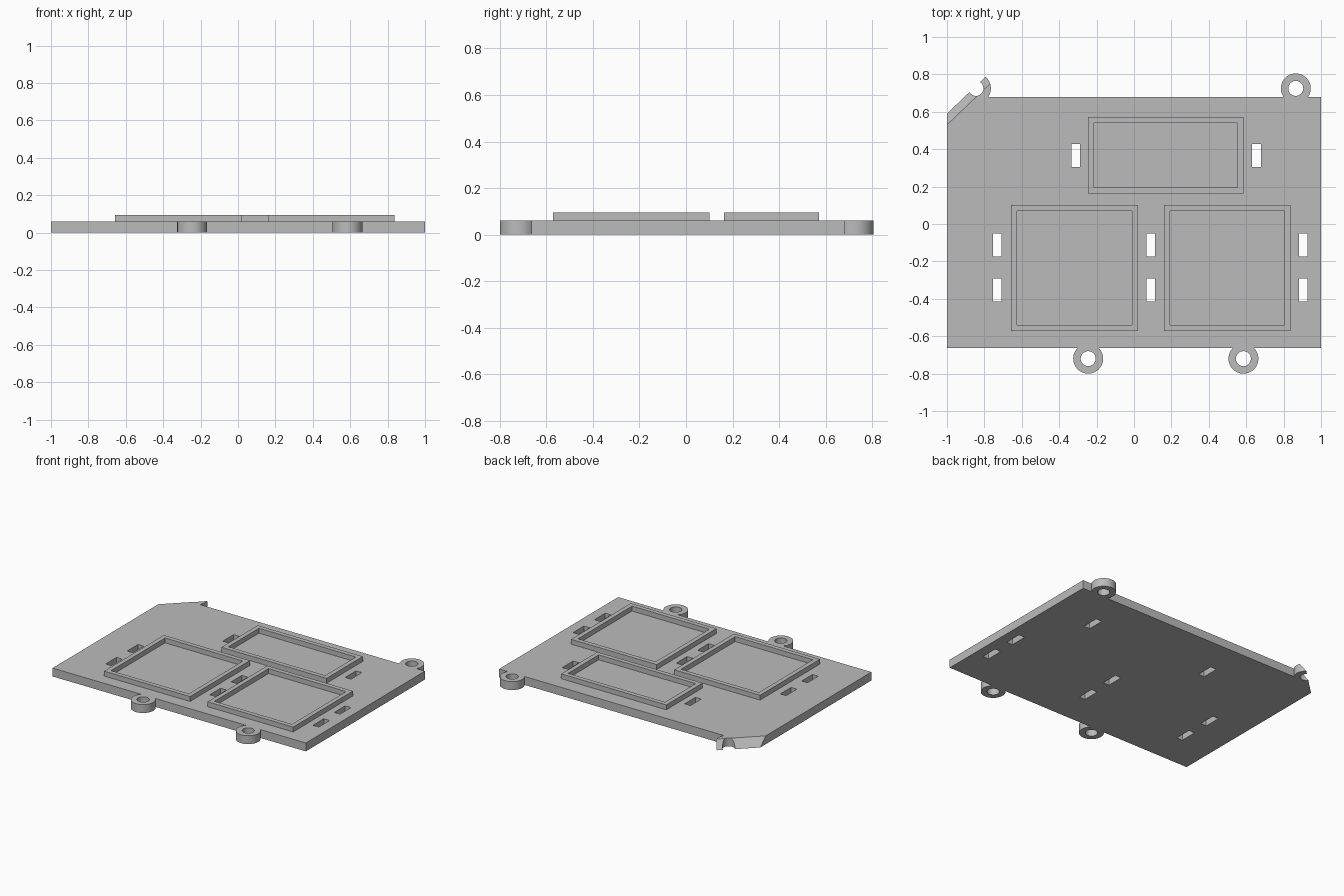
import bpy
import bmesh
from mathutils import Vector

if "Cube" in bpy.data.objects:
    bpy.data.objects.remove(bpy.data.objects["Cube"])

PLATE_TOP, FRAME_TOP = 0.06, 0.095

grey = bpy.data.materials.new("plain grey")
grey.use_nodes = True
colour = (0.5, 0.5, 0.5, 1)
grey.diffuse_color = colour
grey.node_tree.nodes["Principled BSDF"].inputs["Base Color"].default_value = colour


def finish(name, bm):
    mesh = bpy.data.meshes.new(name)
    bmesh.ops.recalc_face_normals(bm, faces=bm.faces)
    bm.to_mesh(mesh)
    bm.free()
    mesh.materials.append(grey)
    obj = bpy.data.objects.new(name, mesh)
    bpy.context.collection.objects.link(obj)
    return obj


def box(name, x0, x1, y0, y1, z0, z1):
    bm = bmesh.new()
    bmesh.ops.create_cube(bm, size=1)
    for v in bm.verts:
        v.co = Vector((x1 if v.co.x > 0 else x0,
                       y1 if v.co.y > 0 else y0,
                       z1 if v.co.z > 0 else z0))
    return finish(name, bm)


def cylinder(name, x, y, radius, z0, z1):
    bm = bmesh.new()
    bmesh.ops.create_cone(bm, cap_ends=True, segments=48, radius1=radius,
                          radius2=radius, depth=z1 - z0)
    bmesh.ops.translate(bm, verts=bm.verts, vec=(x, y, (z0 + z1) / 2))
    return finish(name, bm)


def combine(target, tool, operation):
    # Apply the boolean and discard its helper
    tool.hide_render = True
    mod = target.modifiers.new(operation.title(), "BOOLEAN")
    mod.operation, mod.object, mod.solver = operation, tool, "EXACT"
    bpy.context.view_layer.objects.active = target
    bpy.ops.object.modifier_apply(modifier=mod.name)
    bpy.data.objects.remove(tool)


# Base plate with round mounting lugs
plate = box("base_plate", -1, 1, -0.663, 0.68, 0, PLATE_TOP)
lugs = [(-0.245, -0.72), (0.585, -0.72), (0.865, 0.725), (-0.845, 0.725)]
for x, y in lugs:
    combine(plate, cylinder("lug", x, y, 0.08, 0, PLATE_TOP), "UNION")
for x, y in lugs:
    combine(plate, cylinder("lug_hole", x, y, 0.04, -0.1, 0.2), "DIFFERENCE")

# Narrow through slots beside the frames
slots = [(-0.312, 0.367), (0.655, 0.367)]
slots += [(x, y) for x in (-0.732, 0.09, 0.905) for y in (-0.112, -0.353)]
for x, y in slots:
    combine(plate, box("slot", x - 0.023, x + 0.023, y - 0.061, y + 0.061, -0.1, 0.2),
            "DIFFERENCE")

# Sloping cut across the back corner and its lug
bm = bmesh.new()
bm.from_mesh(plate.data)
a = Vector((-1, 0.53, PLATE_TOP))
along = Vector((-0.77, 0.75, PLATE_TOP)) - a
down = Vector((-1, 0.59, 0)) - a
normal = along.cross(down).normalized()
if normal.y < 0:
    normal.negate()
cut = bmesh.ops.bisect_plane(bm, geom=bm.verts[:] + bm.edges[:] + bm.faces[:],
                             plane_co=a, plane_no=normal, clear_outer=True)
rim = [e for e in cut["geom_cut"] if isinstance(e, bmesh.types.BMEdge)]
bmesh.ops.holes_fill(bm, edges=rim, sides=0)
bmesh.ops.recalc_face_normals(bm, faces=bm.faces)
bm.to_mesh(plate.data)
bm.free()

# Raised rectangular frames around the windows
frames = {
    "back_frame": (-0.245, 0.585, 0.163, 0.572),
    "front_right_frame": (-0.657, 0.022, -0.572, 0.102),
    "front_left_frame": (0.16, 0.836, -0.572, 0.102),
}
WALL = 0.032
for name, (x0, x1, y0, y1) in frames.items():
    frame = box(name, x0, x1, y0, y1, PLATE_TOP, FRAME_TOP)
    opening = box("opening", x0 + WALL, x1 - WALL, y0 + WALL, y1 - WALL, 0, 0.2)
    combine(frame, opening, "DIFFERENCE")

# Smooth the round lugs while keeping edges sharp
bpy.ops.object.select_all(action="DESELECT")
plate.select_set(True)
bpy.context.view_layer.objects.active = plate
bpy.ops.object.shade_smooth_by_angle()
